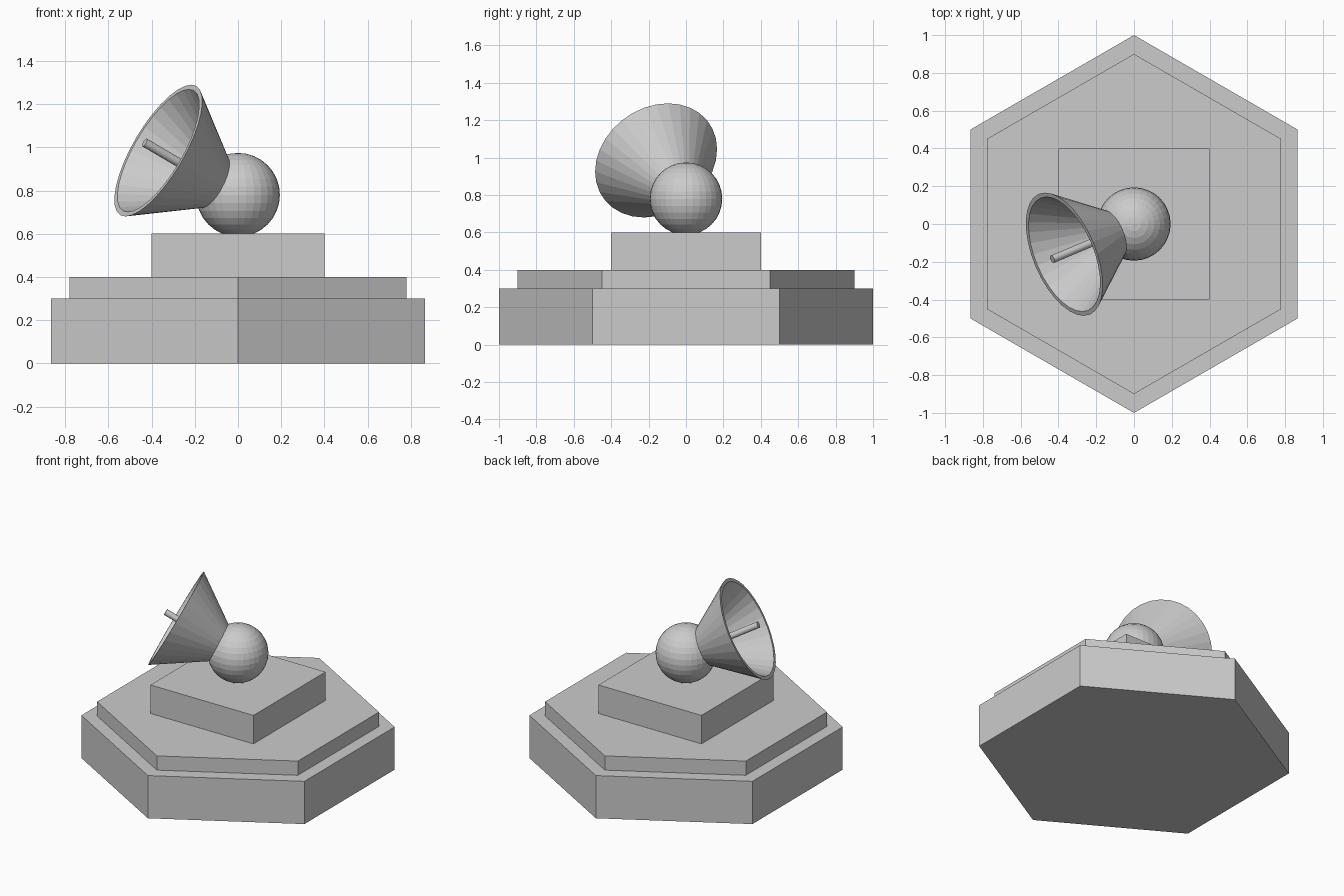
import bpy, bmesh, math
from mathutils import Vector

if "Cube" in bpy.data.objects:
    bpy.data.objects.remove(bpy.data.objects["Cube"])

RIM = Vector((-0.369, -0.16, 0.985))           # centre of the dish opening
AIM = Vector((-0.81, -0.342, 0.477)).normalized()  # pointing direction


def hex_tier(name, radius, z0, z1):
    bpy.ops.mesh.primitive_cylinder_add(vertices=6, radius=radius, depth=z1 - z0,
                                        location=(0, 0, (z0 + z1) / 2))
    bpy.context.object.name = name


def lathe(name, profile, sides):
    """Revolve a closed (radius, distance) loop about the aim axis."""
    bm = bmesh.new()
    rings = [[bm.verts.new((r * math.cos(2 * math.pi * i / sides),
                            r * math.sin(2 * math.pi * i / sides), h))
              for i in range(sides)] for r, h in profile]
    for k, a in enumerate(rings):
        b = rings[(k + 1) % len(rings)]
        for i in range(sides):
            j = (i + 1) % sides
            bm.faces.new((a[i], a[j], b[j], b[i]))
    bmesh.ops.recalc_face_normals(bm, faces=bm.faces)
    mesh = bpy.data.meshes.new(name)
    bm.to_mesh(mesh)
    bm.free()
    obj = bpy.data.objects.new(name, mesh)
    bpy.context.collection.objects.link(obj)
    obj.rotation_euler = AIM.to_track_quat('Z', 'Y').to_euler()
    obj.location = RIM


# stepped base
hex_tier("base_lower", 1.0, 0.0, 0.3)
hex_tier("base_upper", 0.9, 0.3, 0.4)
bpy.ops.mesh.primitive_cube_add(size=1, location=(0, 0, 0.5))
pedestal = bpy.context.object
pedestal.name = "pedestal"
pedestal.scale = (0.8, 0.8, 0.2)

# ball joint
bpy.ops.mesh.primitive_uv_sphere_add(segments=32, ring_count=16, radius=0.194,
                                     location=(0, 0, 0.78))
bpy.context.object.name = "ball_joint"

# hollow conical dish with a flat rim
lathe("dish", [(0.347, 0), (0.108, -0.35), (0.085, -0.35), (0.323, 0)], 32)

# receiver rod along the dish axis
start, end = -0.3, 0.078
bpy.ops.mesh.primitive_cylinder_add(vertices=16, radius=0.021, depth=end - start,
                                    location=RIM + AIM * (start + end) / 2,
                                    rotation=AIM.to_track_quat('Z', 'Y').to_euler())
bpy.context.object.name = "receiver_rod"
